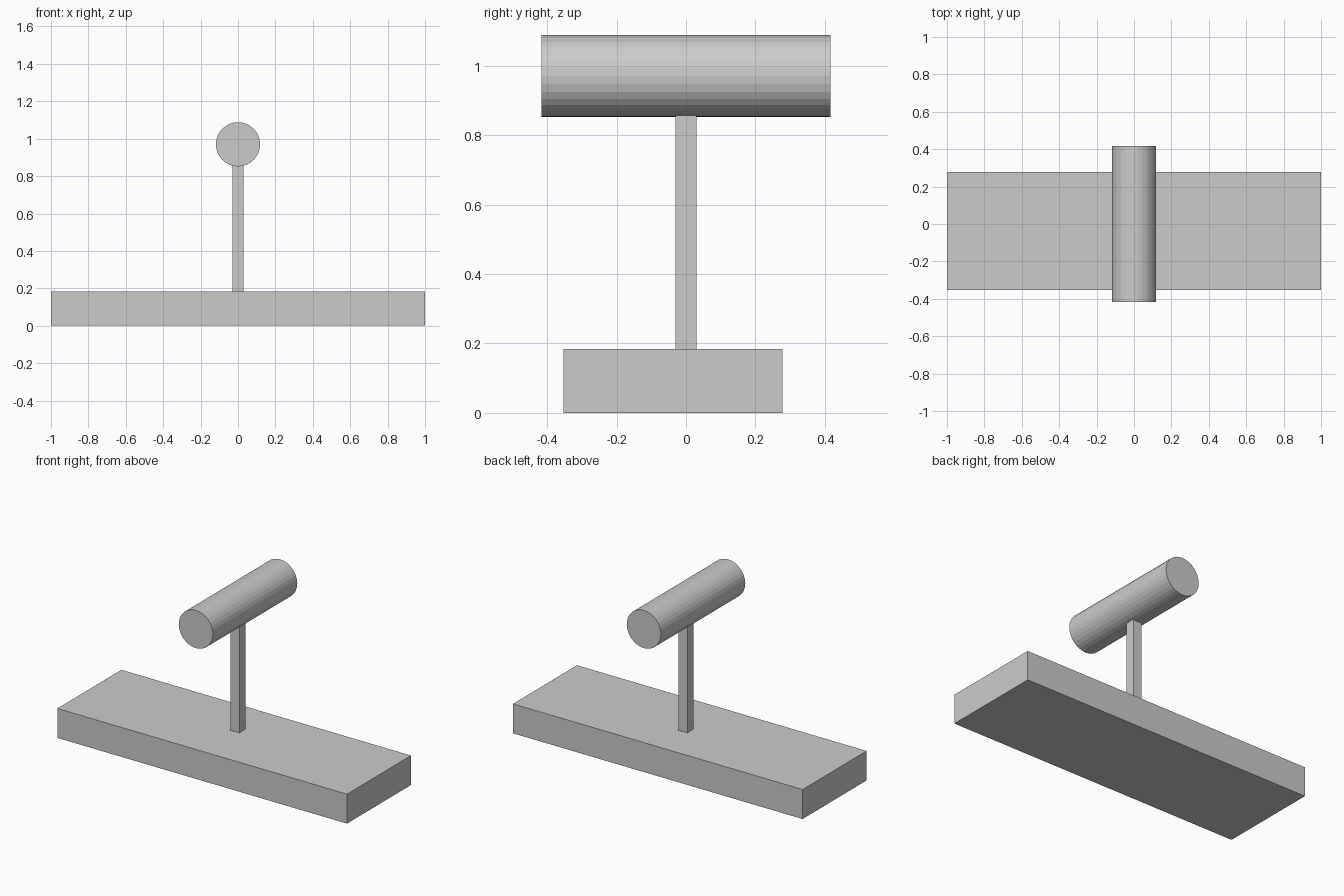
import bpy
from math import pi

if "Cube" in bpy.data.objects:
    bpy.data.objects.remove(bpy.data.objects["Cube"])


def box(name, lo, hi):
    """Axis-aligned box between two corners."""
    centre = [(a + b) / 2 for a, b in zip(lo, hi)]
    bpy.ops.mesh.primitive_cube_add(size=1, location=centre)
    obj = bpy.context.object
    obj.name = name
    obj.scale = [b - a for a, b in zip(lo, hi)]
    bpy.ops.object.transform_apply(location=False, rotation=False, scale=True)
    return obj


# Base slab, set slightly toward the front
box("base", (-1, -0.353, 0), (1, 0.278, 0.184))

# Square post, running just into the underside of the drum
box("post", (-0.03, -0.03, 0.184), (0.03, 0.03, 0.857))

# Horizontal faceted cylinder along y
bpy.ops.mesh.primitive_cylinder_add(vertices=32, radius=0.118, depth=0.832,
                                    location=(0, 0, 0.97), rotation=(pi / 2, 0, 0))
bpy.context.object.name = "top_cylinder"
